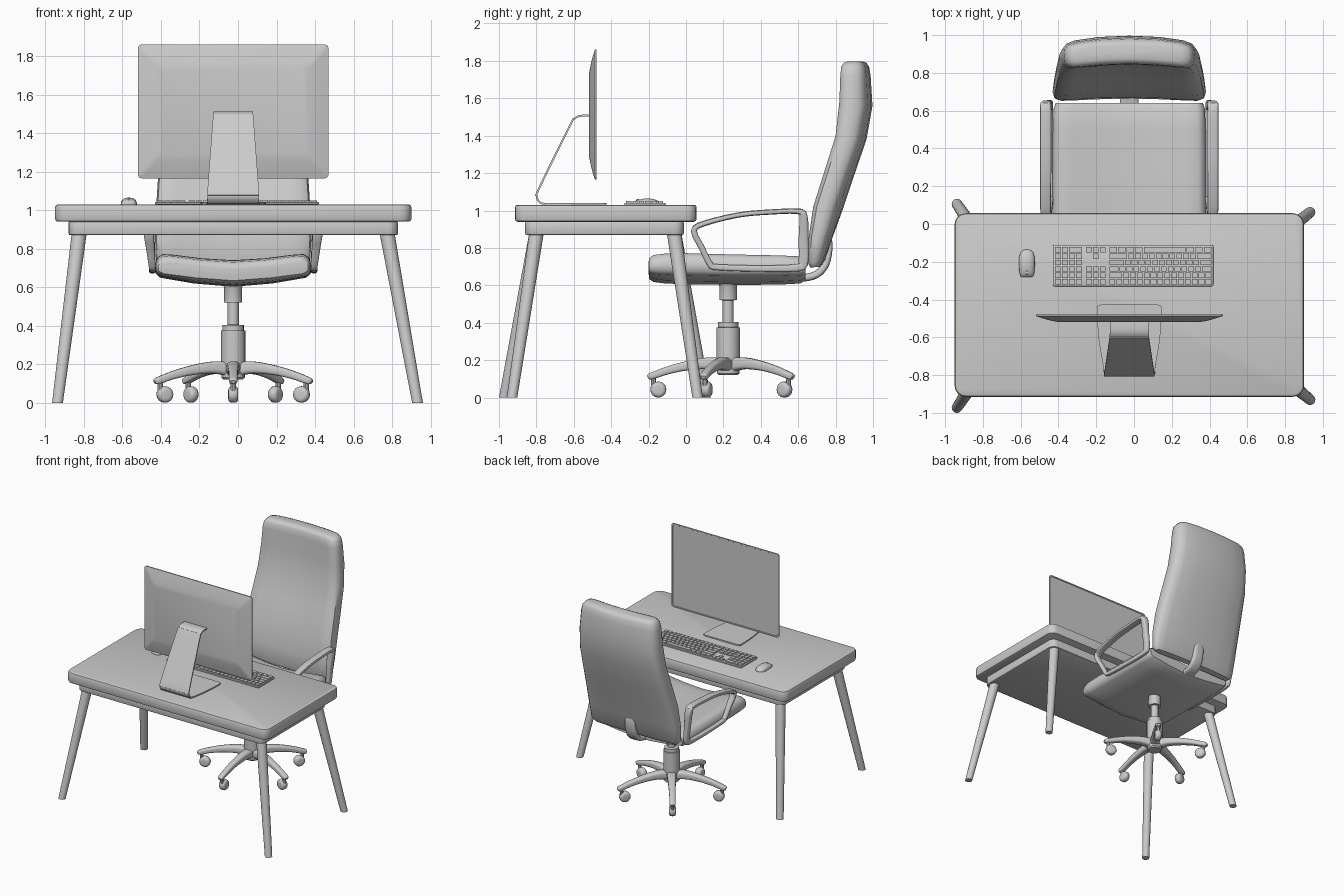
import bpy, bmesh, math
from mathutils import Vector

if "Cube" in bpy.data.objects:
    bpy.data.objects.remove(bpy.data.objects["Cube"])

CX = -0.025          # common centre line of desk and chair
PY = 0.225           # chair pivot y


def finish(name, bm, angle=35):
    bmesh.ops.recalc_face_normals(bm, faces=bm.faces)
    me = bpy.data.meshes.new(name)
    bm.to_mesh(me)
    bm.free()
    ob = bpy.data.objects.new(name, me)
    bpy.context.collection.objects.link(ob)
    bpy.context.view_layer.objects.active = ob
    ob.select_set(True)
    bpy.ops.object.shade_smooth_by_angle(angle=math.radians(angle))
    ob.select_set(False)
    return ob


def loft(name, rings, closed=False, angle=35):
    bm = bmesh.new()
    vs = [[bm.verts.new(p) for p in r] for r in rings]
    n = len(vs[0])
    pairs = list(zip(vs, vs[1:])) + ([(vs[-1], vs[0])] if closed else [])
    for a, b in pairs:
        for i in range(n):
            j = (i + 1) % n
            bm.faces.new((a[i], a[j], b[j], b[i]))
    if not closed:
        bm.faces.new(vs[0])
        bm.faces.new(vs[-1])
    return finish(name, bm, angle)


def add_box(bm, x0, x1, y0, y1, z0, z1):
    vs = bmesh.ops.create_cube(bm, size=1)["verts"]
    for v in vs:
        v.co = ((x0 + x1) / 2 + v.co.x * (x1 - x0), (y0 + y1) / 2 + v.co.y * (y1 - y0),
                (z0 + z1) / 2 + v.co.z * (z1 - z0))


def round_rect(hw, hh, r, seg=4):
    pts = []
    for k, (sx, sy) in enumerate(((1, 1), (-1, 1), (-1, -1), (1, -1))):
        for i in range(seg + 1):
            a = math.pi / 2 * (k + i / seg)
            pts.append((sx * (hw - r) + r * math.cos(a), sy * (hh - r) + r * math.sin(a)))
    return pts


def slab(name, x0, x1, y0, y1, z0, z1, r, e):
    cx, cy, hw, hh = (x0 + x1) / 2, (y0 + y1) / 2, (x1 - x0) / 2, (y1 - y0) / 2
    rings = []
    for z, d in ((z0, e), (z0 + e * .3, e * .3), (z0 + e, 0), (z1 - e, 0), (z1 - e * .3, e * .3), (z1, e)):
        rings.append([(cx + x, cy + y, z) for x, y in round_rect(hw - d, hh - d, r - d)])
    return loft(name, rings)


def lathe(name, prof, x, y, n=24):
    return loft(name, [[(x + r * math.cos(2 * math.pi * i / n), y + r * math.sin(2 * math.pi * i / n), z)
                        for i in range(n)] for r, z in prof])


def smooth_path(pts, sub, closed):
    # Catmull-Rom through tuples of any length
    n, out = len(pts), []
    get = (lambda i: pts[i % n]) if closed else (lambda i: pts[max(0, min(n - 1, i))])
    for i in range(n if closed else n - 1):
        ps = [get(i + k) for k in (-1, 0, 1, 2)]
        for s in range(sub):
            t = s / sub
            out.append(tuple(.5 * (2 * b + (c - a) * t + (2 * a - 5 * b + 4 * c - d) * t * t
                                   + (3 * b - a - 3 * c + d) * t ** 3) for a, b, c, d in zip(*ps)))
    if not closed:
        out.append(tuple(pts[-1]))
    return out


def sweep(name, pts, section, sub=3, closed=False, place=None):
    # pts: (along, z, side offset, half width, half thickness)
    place = place or (lambda x, y, z: (x, y, z))
    P = smooth_path(pts, sub, closed)
    n, rings = len(P), []
    for i, (y, z, x, w, t) in enumerate(P):
        a = P[(i - 1) % n] if closed else P[max(i - 1, 0)]
        b = P[(i + 1) % n] if closed else P[min(i + 1, n - 1)]
        d = Vector((b[0] - a[0], b[1] - a[1])).normalized()
        rings.append([place(x + u * w, y - d.y * v * t, z + d.x * v * t) for u, v in section])
    return loft(name, rings, closed)


FLAT = [(-1, -1), (1, -1), (1, 1), (-1, 1)]
SOFT = round_rect(1, 1, .6, 3)

# desk
slab("desk_top", -.95, .90, -.915, .057, .94, 1.03, .06, .014)
slab("desk_apron", -.88, .83, -.86, -.012, .87, .942, .05, .008)
for nm, sx, top_y, bx, by in (("front_left", -1, -.80, -.937, -.972), ("front_right", 1, -.80, .932, -.93),
                              ("back_left", -1, -.063, -.937, .105), ("back_right", 1, -.063, .932, .062)):
    tx = CX + sx * .80
    loft("desk_leg_" + nm, [[(x + r * math.cos(k * math.pi / 10), y + r * math.sin(k * math.pi / 10), z)
                             for k in range(20)] for x, y, z, r in ((bx, by, 0, .028), (tx, top_y, .875, .039))])

# monitor: recessed screen, rim and tapered back
rings = []
for y, hw, hh in ((-.481, .483, .336), (-.478, .485, .338), (-.478, .495, .3475), (-.487, .495, .3475),
                  (-.502, .45, .30), (-.513, .41, .25), (-.518, .38, .225)):
    rings.append([(CX + x, y, 1.5125 + z) for x, z in round_rect(hw, hh, .02, 3)])
loft("monitor", rings)
sweep("monitor_stand", [(-.425, 1.036, CX, .145, .005), (-.432, 1.036, CX, .162, .005), (-.45, 1.036, CX, .17, .005),
                        (-.60, 1.036, CX, .163, .005), (-.755, 1.036, CX, .138, .005), (-.787, 1.050, CX, .135, .005),
                        (-.797, 1.077, CX, .134, .005), (-.785, 1.12, CX, .132, .005), (-.62, 1.455, CX, .107, .005),
                        (-.597, 1.49, CX, .104, .005), (-.565, 1.506, CX, .103, .005), (-.515, 1.507, CX, .103, .005)],
      FLAT, 4)

# keyboard: user sits on +y, so rows run from +x to -x
slab("keyboard_base", -.43, .42, -.33, -.11, 1.03, 1.041, .012, .003)
main = [[1.25] * 3 + [6.25] + [1.25] * 4, [2.25] + [1] * 10 + [2.75], [1.75] + [1] * 11 + [2.25],
        [1.5] + [1] * 12 + [1.5], [1] * 13 + [2], [1] * 15]
bm = bmesh.new()


def key_row(widths, x0, x1, y0, y1):
    k, x = (x1 - x0) / sum(widths), x0
    for w in widths:
        add_box(bm, x + w * k + .003, x - .003 if k < 0 else x, y0 + .003, y1 - .003, 1.039, 1.050)
        x += w * k


for r in range(6):
    y1 = -.119 - r * .034
    y0 = y1 - .034
    key_row(main[r], .412, -.133, y0, y1)
    if r in (0, 3, 4, 5):
        key_row([1, 1, 1], -.147, -.257, y0, y1)
    elif r == 1:
        key_row([1], -.184, -.220, y0, y1)
    key_row([2, 1, 1] if r == 0 else [1] * 4, -.272, -.422, y0, y1)
finish("keyboard_keys", bm)

# mouse
rings = []
for y, w, h in ((-.281, .026, .012), (-.276, .034, .02), (-.255, .040, .028), (-.215, .042, .035),
                (-.175, .041, .032), (-.15, .033, .022), (-.139, .02, .012), (-.135, .008, .006)):
    rings.append([(-.567 + w * math.cos(a * math.pi / 12), y, 1.03 + h * math.sin(a * math.pi / 12) ** .7 if 0 < a < 12 else 1.03)
                  for a in range(13)])
loft("mouse", rings, angle=50)
loft("mouse_wheel", [[(x, -.257 + .01 * math.cos(a * math.pi / 6), 1.053 + .01 * math.sin(a * math.pi / 6))
                      for a in range(12)] for x in (-.572, -.562)])

# seat cushion, dished across its width
half = [(0, 1, -.032), (.4, 1, -.022), (.75, 1, -.004), (.9, 1, 0), (.97, .88, 0), (1, .6, 0),
        (.99, .35, 0), (.93, .2, 0), (.5, .05, -.008), (0, 0, -.018)]
section = half + [(-u, v, d) for u, v, d in half[-2:0:-1]]
rings = []
for y, zt, zb, w in ((-.20, .725, .68, .375), (-.197, .745, .652, .39), (-.175, .762, .636, .40), (-.11, .77, .628, .405),
                     (0, .772, .624, .407), (.25, .765, .62, .407), (.5, .76, .622, .405), (.61, .755, .628, .40),
                     (.64, .74, .645, .39)):
    rings.append([(CX + u * w, y, zb + v * (zt - zb) + d) for u, v, d in section])
loft("seat", rings, angle=45)

# backrest, curved across its width
half = [(0, .12), (.4, .09), (.75, .02), (.9, 0), (.98, .12), (1, .35), (.99, .6), (.93, .76), (.8, .86), (.45, .96), (0, 1)]
section = half + [(-u, v) for u, v in half[-2:0:-1]]
back = [(.665, .695, .72, .70, .375), (.652, .72, .745, .735, .40), (.655, .85, .785, .86, .406), (.68, 1.02, .84, 1.01, .40),
        (.74, 1.21, .90, 1.19, .388), (.80, 1.40, .965, 1.38, .373), (.82, 1.58, .997, 1.56, .358),
        (.825, 1.72, .987, 1.72, .346), (.83, 1.77, .98, 1.765, .335), (.845, 1.79, .965, 1.79, .315),
        (.865, 1.797, .945, 1.797, .28)]
loft("backrest", [[(CX + u * w, f + v * (b - f), fz + v * (bz - fz)) for u, v in section]
                  for f, fz, b, bz, w in back], angle=45)

# armrests
loop = [(.042, .892, .440, .027, .016), (.10, .932, .443, .029, .015), (.285, .977, .443, .030, .014),
        (.45, .992, .443, .030, .014), (.595, .996, .443, .030, .015), (.628, .97, .442, .029, .022),
        (.628, .85, .430, .022, .026), (.628, .73, .421, .018, .026), (.60, .695, .420, .017, .02),
        (.40, .690, .420, .017, .017), (.17, .697, .420, .017, .016), (.128, .715, .421, .018, .016),
        (.085, .80, .430, .022, .016)]
for nm, s in (("left", -1), ("right", 1)):
    sweep("armrest_" + nm, loop, SOFT, 3, True, lambda x, y, z: (CX + s * x, y, z))

# bracket joining seat and backrest
sweep("back_bracket", [(.52, .635, CX, .05, .018), (.63, .64, CX, .05, .02), (.70, .66, CX, .05, .02),
                       (.745, .71, CX, .048, .02), (.765, .79, CX, .045, .018), (.763, .85, CX, .04, .016),
                       (.755, .872, CX, .025, .01)], SOFT)

# gas lift column
lathe("column", [(.05, .12), (.06, .13), (.063, .22), (.063, .375), (.055, .376), (.055, .403), (.029, .405), (.029, .52),
                 (.047, .521), (.047, .60), (.06, .625)], CX, PY)

# five-spoke base with casters
spoke = [(.03, .175, 0, .036, .036), (.11, .183, 0, .032, .031), (.22, .170, 0, .027, .025), (.32, .146, 0, .023, .021),
         (.39, .122, 0, .022, .019), (.42, .112, 0, .02, .016), (.43, .108, 0, .012, .009)]
wheel = [(-.026, .02), (-.024, .034), (-.014, .042), (0, .043), (.014, .042), (.024, .034), (.026, .02)]
for k in range(5):
    a = math.radians(-90 + 72 * k)
    c, s = math.cos(a), math.sin(a)

    def place(x, y, z, c=c, s=s):
        return (CX + y * c - x * s, PY + y * s + x * c, z)
    sweep("base_spoke_%d" % (k + 1), spoke, SOFT, 3, False, place)
    loft("caster_wheel_%d" % (k + 1), [[place(x, .373 + r * math.cos(i * math.pi / 8), .043 + r * math.sin(i * math.pi / 8))
                                        for i in range(16)] for x, r in wheel], angle=50)
    loft("caster_stem_%d" % (k + 1), [[place(.014 * math.cos(i * math.pi / 5), .398 + .014 * math.sin(i * math.pi / 5), z)
                                       for i in range(10)] for z in (.05, .12)])
